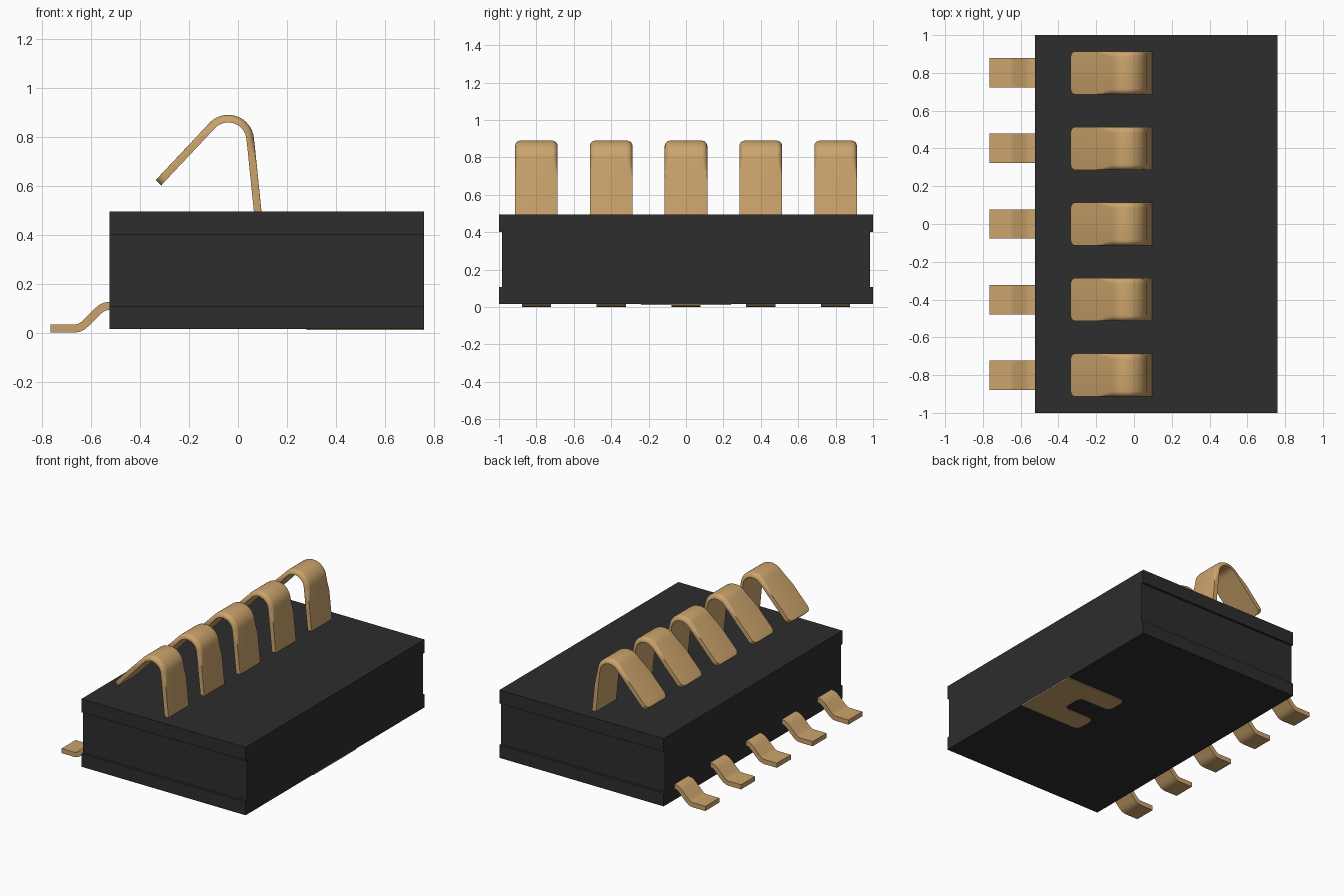
import bpy, bmesh, math
from mathutils import Vector

cube = bpy.data.objects.get("Cube")
if cube:
    bpy.data.objects.remove(cube, do_unlink=True)


def material(name, rgb, roughness):
    m = bpy.data.materials.new(name)
    m.use_nodes = True
    m.diffuse_color = (*rgb, 1)
    bsdf = m.node_tree.nodes["Principled BSDF"]
    bsdf.inputs["Base Color"].default_value = (*rgb, 1)
    bsdf.inputs["Roughness"].default_value = roughness
    return m


black = material("black plastic", (0.026, 0.026, 0.026), 0.6)
gold = material("gold metal", (0.60, 0.37, 0.15), 0.4)


def finish(bm, name, mat, smooth=False):
    bmesh.ops.recalc_face_normals(bm, faces=bm.faces)
    mesh = bpy.data.meshes.new(name)
    bm.to_mesh(mesh)
    bm.free()
    mesh.materials.append(mat)
    ob = bpy.data.objects.new(name, mesh)
    bpy.context.collection.objects.link(ob)
    if smooth:
        bpy.ops.object.select_all(action='DESELECT')
        ob.select_set(True)
        bpy.context.view_layer.objects.active = ob
        bpy.ops.object.shade_smooth_by_angle(angle=math.radians(40))
    return ob


def prism(name, points, depth, mat):
    """Extrude a flat outline of 3D points by the vector depth."""
    bm = bmesh.new()
    face = bm.faces.new([bm.verts.new(p) for p in points])
    ext = bmesh.ops.extrude_face_region(bm, geom=[face], use_keep_orig=True)
    verts = [g for g in ext["geom"] if isinstance(g, bmesh.types.BMVert)]
    bmesh.ops.translate(bm, verts=verts, vec=depth)
    return finish(bm, name, mat)


def strip(name, path, thick, mat):
    """Sweep a strip along (x, z, half_width, outer_edge_radius) stations."""
    bm = bmesh.new()
    rings = []
    for i, (x, z, h, r) in enumerate(path):
        a, b = path[max(i - 1, 0)], path[min(i + 1, len(path) - 1)]
        t = Vector((b[0] - a[0], b[1] - a[1])).normalized()
        side = (t.y, -t.x)
        t2 = thick / 2
        half = [(h, -t2)]
        if r is None:
            half.append((h, t2))
        else:
            for k in range(6):
                ang = k * math.pi / 10
                half.append((h - r + r * math.cos(ang), t2 - r + r * math.sin(ang)))
        section = half + [(-w, o) for w, o in reversed(half)]
        rings.append([bm.verts.new((x + side[0] * o, w, z + side[1] * o)) for w, o in section])
    n = len(rings[0])
    for a, b in zip(rings, rings[1:]):
        for k in range(n):
            bm.faces.new((a[k], a[(k + 1) % n], b[(k + 1) % n], b[k]))
    bm.faces.new(rings[0])
    bm.faces.new(rings[-1])
    return finish(bm, name, mat, True)


def repeat(first, label):
    """Place five linked copies along y."""
    for i in range(5):
        ob = first if i == 0 else first.copy()
        if i:
            bpy.context.collection.objects.link(ob)
        ob.name = f"{label}_{i + 1}"
        ob.location.y = -0.8 + 0.4 * i


# Housing with a shallow recess along both ends
half = [(1, 0.015), (1, 0.107), (0.983, 0.107), (0.983, 0.4), (1, 0.4), (1, 0.495)]
profile = half + [(-y, z) for y, z in reversed(half)]
prism("housing", [(-0.525, y, z) for y, z in profile], (1.285, 0, 0), black)

# U-shaped solder pad under the housing
c = 0.035
arm = [(0.76, 0.24), (0.28 + c, 0.24), (0.28 + 0.01, 0.23), (0.28, 0.24 - c), (0.28, 0.08 + c),
       (0.28 + 0.01, 0.09), (0.28 + c, 0.08), (0.53 - c, 0.08), (0.53 - 0.01, 0.07), (0.53, 0.08 - c)]
outline = arm + [(x, -y) for x, y in reversed(arm)]
prism("bottom_pad", [(x, y, 0.01) for x, y in outline], (0, 0, 0.0065), gold)

# Spring contacts: leg, rolled bend, sloping arm with a rounded tip
W, R = 0.114, 0.029
leg_low, leg_top = Vector((0.084, 0.46)), Vector((0.050, 0.794))
path = [(*leg_low, W, 0.001)]
for f, r in ((0.68, 0.001), (0.78, 0.010), (0.88, 0.022)):
    path.append((*leg_low.lerp(leg_top, f), W, r))
for k in range(17):
    a = math.radians(6 + 129 * k / 16)
    path.append((-0.04 + 0.09 * math.cos(a), 0.784 + 0.09 * math.sin(a), W, R))
arm_top, tip = Vector((-0.1036, 0.8476)), Vector((-0.325, 0.612))
length = (tip - arm_top).length
for f, r in ((0.12, 0.022), (0.25, 0.010), (0.38, 0.001)):
    path.append((*arm_top.lerp(tip, f), W, r))
T = 0.035
for k in range(7):
    a = k * math.pi / 12
    d = T * (1 - math.sin(a))
    path.append((*arm_top.lerp(tip, 1 - d / length), W - T + T * math.cos(a), 0.001))
repeat(strip("spring_contact", path, 0.031, gold), "spring_contact")

# Gull-wing solder leads
lead = [(-0.766, 0.0165), (-0.67, 0.0165), (-0.652, 0.0185), (-0.636, 0.026), (-0.62, 0.040),
        (-0.575, 0.085), (-0.56, 0.098), (-0.545, 0.106), (-0.525, 0.109), (-0.49, 0.109)]
repeat(strip("solder_lead", [(x, z, 0.078, None) for x, z in lead], 0.033, gold), "solder_lead")
